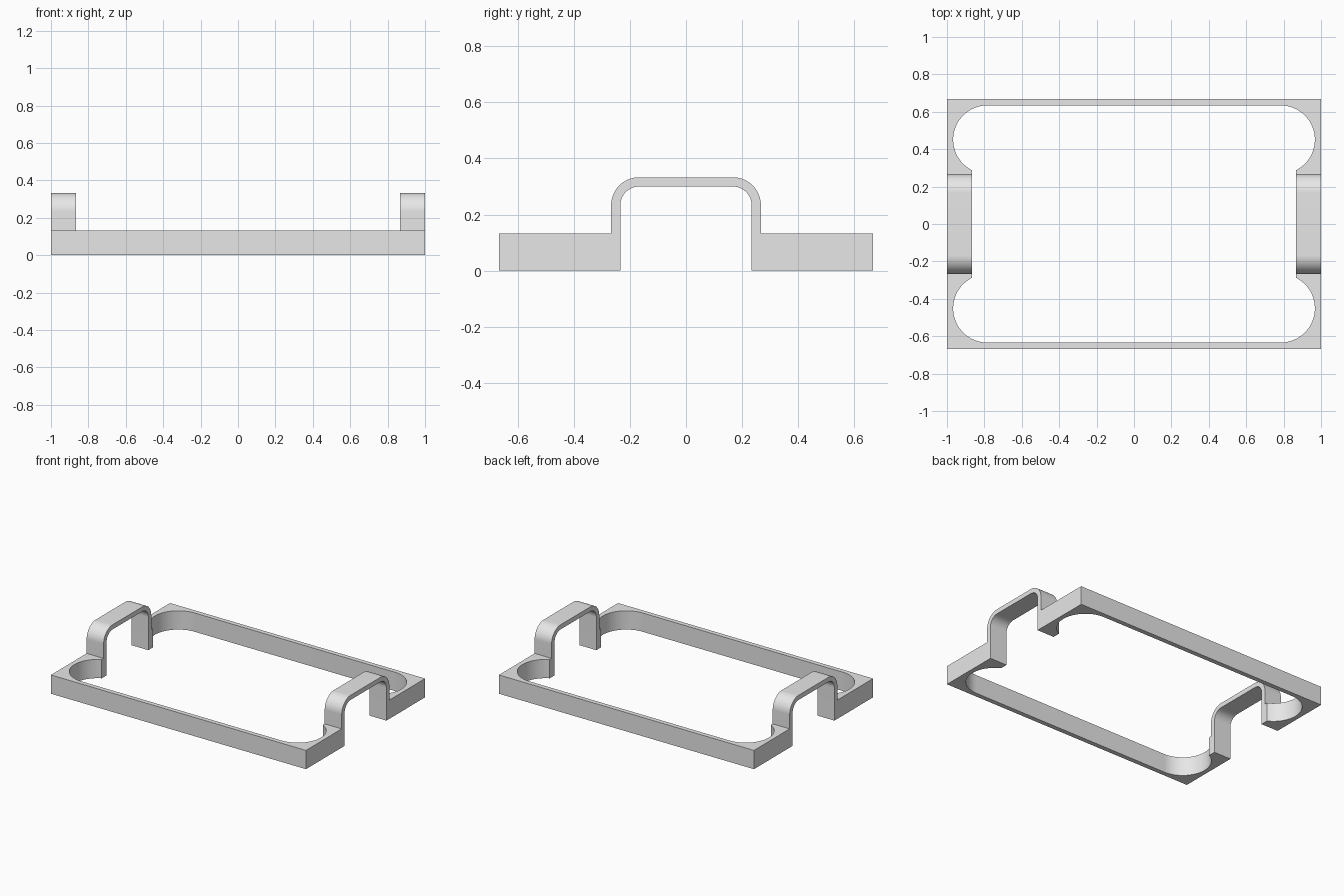
import bpy, bmesh, math
from mathutils import Vector

if "Cube" in bpy.data.objects:
    bpy.data.objects.remove(bpy.data.objects["Cube"], do_unlink=True)

LENGTH, DEPTH = 1.0, 0.667          # half sizes of the frame
RIM, BAR = 0.133, 0.033             # rim height, thin wall thickness
ARCH_OUT, ARCH_TOP, BEND = 0.267, 0.333, 0.1
POCKET = 0.183                      # corner pocket radius


def arc(cx, cy, r, start, end, steps=24):
    angles = [start + (end - start) * i / steps for i in range(steps + 1)]
    return [(cx + r * math.cos(a), cy + r * math.sin(a)) for a in angles]


def mirror_x(points):
    return points + [(-a, b) for a, b in reversed(points)]


def prism(name, points, sweep):
    """Extrude a closed outline of 3D points along a vector."""
    bm = bmesh.new()
    face = bm.faces.new([bm.verts.new(p) for p in points])
    new = bmesh.ops.extrude_face_region(bm, geom=[face])["geom"]
    bmesh.ops.translate(bm, vec=Vector(sweep),
                        verts=[v for v in new if isinstance(v, bmesh.types.BMVert)])
    bmesh.ops.recalc_face_normals(bm, faces=bm.faces)
    mesh = bpy.data.meshes.new(name)
    bm.to_mesh(mesh)
    bm.free()
    obj = bpy.data.objects.new(name, mesh)
    bpy.context.collection.objects.link(obj)
    return obj


# Side silhouette: low rim stepping up into a rounded arch
cy, cz = ARCH_OUT - BEND, ARCH_TOP - BEND
half = arc(cy, cz, BEND - BAR, math.pi / 2, 0)
half += [(ARCH_OUT - BAR, 0), (DEPTH, 0), (DEPTH, RIM), (ARCH_OUT, RIM)]
half += arc(cy, cz, BEND, 0, math.pi / 2)
frame = prism("frame_with_handles",
              [(-LENGTH, y, z) for y, z in mirror_x(half)], (2 * LENGTH, 0, 0))

# Opening: long slot with round corner pockets, narrowed at the handles
px, py = LENGTH - BAR - POCKET, DEPTH - BAR - POCKET
handle_x = LENGTH - RIM
begin = -math.acos((handle_x - px) / POCKET)
quarter = arc(px, py, POCKET, begin, math.pi / 2, 40)
upper = mirror_x(quarter)
outline = upper + [(x, -y) for x, y in reversed(upper)]
cutter = prism("opening_cutter", [(x, y, -0.1) for x, y in outline], (0, 0, 0.6))
cutter.hide_render = True

# Cut the opening through rim and handles
cut = frame.modifiers.new("opening", "BOOLEAN")
cut.operation, cut.solver, cut.object = "DIFFERENCE", "EXACT", cutter
bpy.ops.object.select_all(action="DESELECT")
frame.select_set(True)
bpy.context.view_layer.objects.active = frame
bpy.ops.object.modifier_apply(modifier=cut.name)
bpy.data.objects.remove(cutter, do_unlink=True)
bpy.ops.object.shade_smooth_by_angle(angle=math.radians(30))

# Plain grey
grey = bpy.data.materials.new("light_grey")
grey.use_nodes = True
colour = (0.8, 0.8, 0.8, 1)
grey.diffuse_color = colour
grey.node_tree.nodes["Principled BSDF"].inputs["Base Color"].default_value = colour
frame.data.materials.clear()
frame.data.materials.append(grey)
